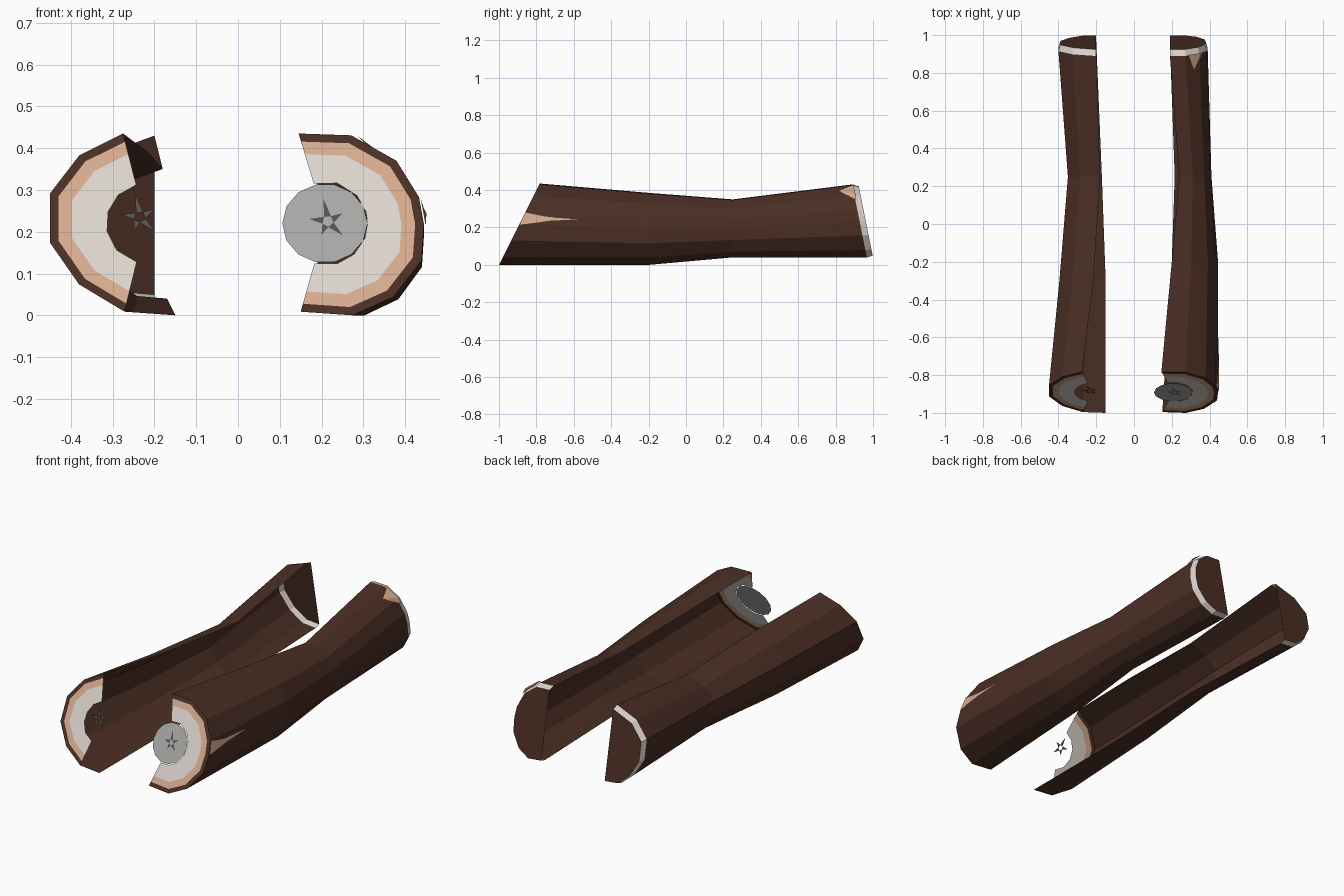
import bpy, math
from mathutils import Vector

if "Cube" in bpy.data.objects:
    bpy.data.objects.remove(bpy.data.objects["Cube"])


def material(name, rgb):
    m = bpy.data.materials.new(name)
    m.diffuse_color = (*rgb, 1)
    m.use_nodes = True
    m.node_tree.nodes["Principled BSDF"].inputs["Base Color"].default_value = m.diffuse_color
    return m


BARK = material("dark_bark", (0.07, 0.028, 0.018))
TAN = material("tan_sapwood", (0.66, 0.40, 0.27))
PALE = material("pale_wood", (0.72, 0.66, 0.61))
CORE = material("grey_core", (0.39, 0.39, 0.385))
CRACK = material("dark_crack", (0.09, 0.085, 0.08))


def lerp(a, b, t):
    return a + (b - a) * t


def build(name, verts, faces, mats, ids, ref_x):
    """Make a flat shaded mesh with faces pointing away from the log axis."""
    out = []
    for f in faces:
        p = [Vector(verts[i]) for i in f]
        c = sum(p, Vector()) / len(p)
        n = Vector()
        for i in range(len(p)):
            n += (p[i] - c).cross(p[(i + 1) % len(p)] - c)
        ref = Vector((ref_x, 0.85 * c.y, 0.21))
        out.append(f if n.dot(c - ref) > 0 else f[::-1])
    me = bpy.data.meshes.new(name)
    me.from_pydata(verts, [], out)
    for m in mats:
        me.materials.append(m)
    for poly, i in zip(me.polygons, ids):
        poly.material_index = i
    ob = bpy.data.objects.new(name, me)
    bpy.context.collection.objects.link(ob)
    return ob


def front_y(z):
    return -1 + 0.5 * z


def section(profile, st):
    """Fit a half profile (u outwards, v upwards) to a station's extents."""
    top, bot, outer, z0, z1 = st
    return [(lerp(lerp(bot, top, v), outer, u), lerp(z0, z1, v)) for u, v in profile]


def strips(rings, closed_end=False):
    """Quads joining successive rings of equal length."""
    n = len(rings[0])
    verts = [p for r in rings for p in r]
    faces = [(a * n + i, a * n + i + 1, (a + 1) * n + i + 1, (a + 1) * n + i)
             for a in range(len(rings) - 1) for i in range(n - 1)]
    if closed_end:
        faces.append(tuple(range((len(rings) - 1) * n, len(rings) * n)))
    return verts, faces, n - 1


def star(name, cx, cz, y_off):
    """Thin radiating cracks lying on the slanted front end."""
    verts, faces = [], []
    for k, r in enumerate((0.055, 0.045, 0.035, 0.05, 0.04)):
        a = math.radians(95 + 72 * k)
        for rad, ang in ((0.014, a - 0.65), (r, a + 0.1), (0.014, a + 0.65)):
            x, z = cx + rad * math.cos(ang), cz + rad * math.sin(ang)
            verts.append((x, front_y(z) + y_off, z))
        faces.append((3 * k, 3 * k + 1, 3 * k + 2))
    build(name, verts, faces, [CRACK], [0] * 5, cx)


def half_log(name, profile, stations, core, cap_count):
    ref = core[0]
    front, mid_a, mid_b, back = [section(profile, s[1:]) for s in stations]
    # bark: open half tube from the slanted front to the back
    rings = [[(x, front_y(z), z) for x, z in front],
             [(x, stations[1][0], z) for x, z in mid_a],
             [(x, stations[2][0], z) for x, z in mid_b],
             [(x, 0.975 - 0.2 * z, z) for x, z in back]]
    v, f, _ = strips(rings)
    build(name + "_bark", v, f, [BARK], [0] * len(f), ref)
    # back end: pale peeled band, then a dark cap
    ex, ez = (stations[3][1] + stations[3][2]) / 2, 0.22
    tip = [(lerp(ex, x, 0.95), lerp(ez, z, 0.95)) for x, z in back]
    v, f, k = strips([rings[3], [(x, 1.008 - 0.2 * z, z) for x, z in tip]], True)
    build(name + "_back_end", v, f, [PALE, BARK], [0] * k + [1], ref)
    # front end: bark, sapwood and pale rings around the round core
    cap, (cx, cz, cr) = front[:cap_count], core
    rings = [[(lerp(cx, x, s), lerp(cz, z, s)) for x, z in cap] for s in (1, 0.91, 0.77)]
    inner = []
    for x, z in cap:
        d = math.hypot(x - cx, z - cz)
        inner.append((cx + (x - cx) * cr / d, cz + (z - cz) * cr / d))
    rings.append(inner)
    v, f, k = strips([[(x, front_y(z), z) for x, z in r] for r in rings])
    build(name + "_front_end", v, f, [BARK, TAN, PALE], [i // k for i in range(len(f))], ref)
    return back


# left half: its core has come away, leaving a round notch
half_log("left_half",
         [(0, 1), (.63, .88), (1, .67), (1, .40), (.75, .17), (.40, .02), (0, 0)],
         [(-1, -.275, -.15, -.45, 0, .435), (-.3, -.215, -.15, -.395, 0, .39),
          (.25, -.18, -.17, -.35, .04, .35), (.95, -.20, -.20, -.40, .04, .43)],
         (-.22, .22, .095), 6)
star("left_crack", -.235, .235, 0)

# right half: keeps the core disc
back = half_log("right_half",
                [(0, 1), (.42, .99), (.78, .85), (.96, .65), (1, .5), (.98, .30),
                 (.75, .10), (.42, 0), (0, .02)],
                [(-1, .145, .15, .445, 0, .435), (-.2, .20, .20, .445, 0, .385),
                 (.25, .24, .215, .41, .04, .35), (.95, .19, .19, .39, .04, .43)],
                (.21, .22, .1), 9)
disc = [(.208 + .102 * math.cos(math.tau * i / 14), .22 + .095 * math.sin(math.tau * i / 14))
        for i in range(14)]
build("right_core", [(x, front_y(z) - .001, z) for x, z in disc], [tuple(range(14))],
      [CORE], [0], .21)
star("right_crack", .215, .225, -.004)

# chips: bare wood where the bark has split on the right half
build("front_chip", [(.449, -.888, .215), (.437, -.86, .28), (.444, -.75, .258),
                     (.451, -.53, .243), (.450, -.75, .232)],
      [(0, 1, 2, 3, 4)], [TAN], [0], .21)
a, b, c = [Vector((x, .979 - .2 * z, z)) for x, z in back[1:4]]
tip = lerp(a, b, 0.45) + Vector((.004, -.085, -.012))
off = Vector((.006, 0, .008))
build("back_chip", [lerp(a, b, .1) + off, b + off, lerp(b, c, .4) + off, tip + off],
      [(0, 1, 3), (1, 2, 3)], [TAN], [0, 0], .21)
